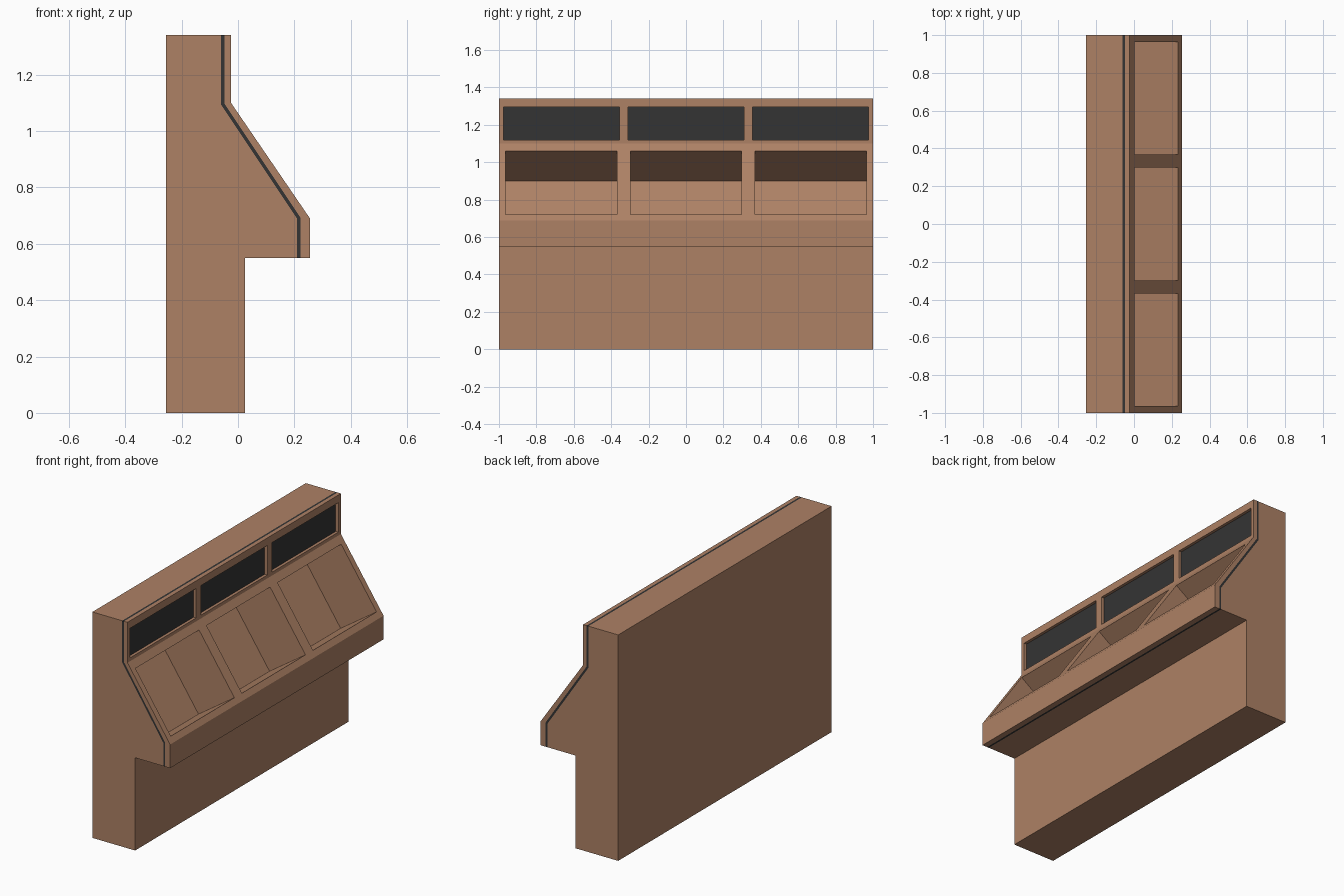
import bpy, bmesh
from mathutils import Vector

cube = bpy.data.objects.get("Cube")
if cube:
    bpy.data.objects.remove(cube, do_unlink=True)


def material(name, colour):
    m = bpy.data.materials.new(name)
    m.use_nodes = True
    m.diffuse_color = (*colour, 1)
    m.node_tree.nodes["Principled BSDF"].inputs["Base Color"].default_value = (*colour, 1)
    return m


brown = material("warm brown", (0.42, 0.22, 0.13))
black = material("charcoal black", (0.034, 0.034, 0.034))


def prism(name, outline, y0, y1, mats, bands=None):
    """Extrude an (x, z) outline along y; bands split the end caps as (indices, material)."""
    bm = bmesh.new()
    near = [bm.verts.new((x, y0, z)) for x, z in outline]
    far = [bm.verts.new((x, y1, z)) for x, z in outline]
    bands = bands or [(list(range(len(outline))), 0)]
    used = [{(a, b) for a, b in zip(ids, ids[1:] + ids[:1])} for ids, _ in bands]
    for (ids, mat), edges in zip(bands, used):
        for ring in (near, far):
            bm.faces.new([ring[i] for i in ids]).material_index = mat
        # Only outer edges get walls, so the bands form one closed shell
        for a, b in edges:
            if not any((b, a) in other for other in used):
                wall = bm.faces.new((near[a], near[b], far[b], far[a]))
                wall.material_index = mat
    bmesh.ops.recalc_face_normals(bm, faces=bm.faces)
    mesh = bpy.data.meshes.new(name)
    bm.to_mesh(mesh)
    bm.free()
    for m in mats:
        mesh.materials.append(m)
    obj = bpy.data.objects.new(name, mesh)
    bpy.context.collection.objects.link(obj)
    return obj


def carve(target, cutter):
    cutter.hide_render = True
    mod = target.modifiers.new("recess", 'BOOLEAN')
    mod.operation = 'DIFFERENCE'
    mod.solver = 'EXACT'
    mod.object = cutter
    bpy.ops.object.select_all(action='DESELECT')
    bpy.context.view_layer.objects.active = target
    target.select_set(True)
    bpy.ops.object.modifier_apply(modifier=mod.name)
    bpy.data.objects.remove(cutter, do_unlink=True)


# Console body: back block, thin dark stripe and front band, flush with each other
back = [(-0.255, 1.34), (-0.255, 0), (0.025, 0), (0.025, 0.55)]
inner = [(0.21, 0.55), (0.21, 0.688), (-0.06, 1.093), (-0.06, 1.34)]
outer = [(0.222, 0.55), (0.222, 0.692), (-0.048, 1.097), (-0.048, 1.34)]
front = [(0.255, 0.55), (0.255, 0.69), (-0.025, 1.10), (-0.025, 1.34)]
bands = [
    ([0, 1, 2, 3, 4, 5, 6, 7], 0),
    ([7, 6, 5, 4, 8, 9, 10, 11], 1),
    ([11, 10, 9, 8, 12, 13, 14, 15], 0),
]
console = prism("console_body", back + inner + outer + front, -1, 1, [brown, black], bands)

# Three deep panel wells sunk square to the sloping desk
low, high = Vector(front[1]), Vector(front[2])
slope = high - low
normal = Vector((slope.y, -slope.x)).normalized()
top = low + slope * 0.903
bottom = low + slope * 0.075
well = [top + normal * 0.05, bottom + normal * 0.05,
        bottom - normal * 0.285, top - normal * 0.285]

# Three shallow screen recesses in the upright panel, each with a dark screen
face_x, screen_depth = -0.025, 0.02
z0, z1 = 1.12, 1.295
floor_x = face_x - screen_depth


def rectangle(x0, x1):
    return [(x0, z0), (x1, z0), (x1, z1), (x0, z1)]


for i, side in enumerate(("right", "middle", "left")):
    y = (i - 1) * 0.666
    carve(console, prism("well_cutter", well, y - 0.298, y + 0.298, [brown]))
    carve(console, prism("screen_cutter", rectangle(floor_x, 0.05),
                         y - 0.31, y + 0.31, [brown]))
    prism("screen_" + side, rectangle(floor_x - 0.002, floor_x + 0.003),
          y - 0.31, y + 0.31, [black])
